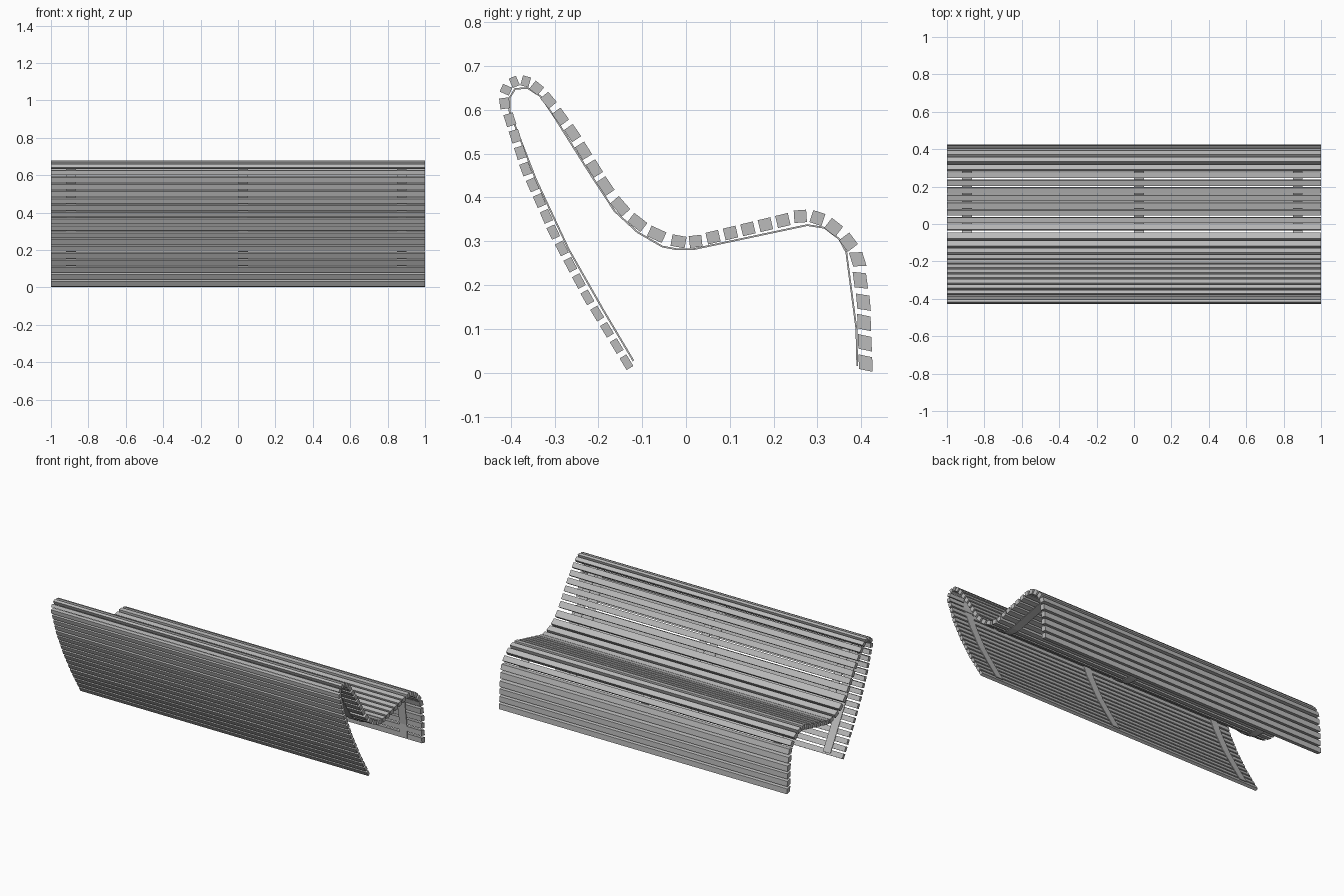
import bpy
import bmesh
from mathutils import Vector

if "Cube" in bpy.data.objects:
    bpy.data.objects.remove(bpy.data.objects["Cube"], do_unlink=True)

grey = bpy.data.materials.new("mid grey")
grey.use_nodes = True
GREY = (0.5, 0.5, 0.5, 1)
grey.diffuse_color = GREY
grey.node_tree.nodes["Principled BSDF"].inputs["Base Color"].default_value = GREY


def make_object(name, bm):
    bmesh.ops.recalc_face_normals(bm, faces=bm.faces)
    mesh = bpy.data.meshes.new(name)
    bm.to_mesh(mesh)
    bm.free()
    mesh.materials.append(grey)
    obj = bpy.data.objects.new(name, mesh)
    bpy.context.collection.objects.link(obj)
    return obj


# Slat centre line in side profile: y, z, number of slats since the last point
slat_path = [
    (-.136, .024, 1), (-.225, .172, 4), (-.303, .321, 4), (-.366, .465, 4),
    (-.414, .615, 4), (-.411, .646, 1), (-.392, .664, 1), (-.366, .665, 1),
    (-.341, .65, 1), (-.314, .622, 1), (-.259, .547, 2), (-.184, .426, 3),
    (-.15, .38, 1), (-.111, .343, 1), (-.067, .316, 1), (-.017, .3, 1),
    (.022, .3, 1), (.261, .357, 6), (.3, .353, 1), (.337, .332, 1),
    (.371, .298, 1), (.392, .259, 1), (.398, .211, 1), (.405, .161, 1),
    (.41, .022, 3),
]
centres = []
for y, z, steps in slat_path:
    end = Vector((y, z))
    start = centres[-1] if centres else end
    centres += [start.lerp(end, (k + 1) / steps) for k in range(steps)]
last = len(centres) - 1


def add_slat(bm, i):
    """One full-length bar, turned to follow the profile."""
    before, after = max(i - 1, 0), min(i + 1, last)
    step = (centres[after] - centres[before]) / (after - before)
    along = step.normalized()
    outward = Vector((-along.y, along.x))
    half_wide = along * step.length * 0.36
    lean = 0.25 if i > last - 6 else 0
    half_thick = (outward + along * lean) * (0.009 + 0.0065 * i / last)
    c = centres[i]
    outline = [c - half_wide - half_thick, c + half_wide - half_thick,
               c + half_wide + half_thick, c - half_wide + half_thick]
    left, right = [[bm.verts.new((x, p.x, p.y)) for p in outline] for x in (1, -1)]
    bm.faces.new(left)
    bm.faces.new(right)
    for a in range(4):
        b = (a + 1) % 4
        bm.faces.new((left[a], left[b], right[b], right[a]))


# Slats, grouped by the part of the bench they form
groups = {
    "rear_support_slats": lambda i: i < 17,
    "backrest_slats": lambda i: 17 <= i < 30,
    "seat_slats": lambda i: 30 <= i < last - 6,
    "front_support_slats": lambda i: i >= last - 6,
}
for name, belongs in groups.items():
    bm = bmesh.new()
    for i in range(last + 1):
        if belongs(i):
            add_slat(bm, i)
    make_object(name, bm)

# Thin straps running along the inner side of the slats
strap_path = [
    (-.12, .027), (-.19, .145), (-.268, .282), (-.343, .442), (-.403, .597),
    (-.402, .629), (-.39, .648), (-.362, .65), (-.332, .631), (-.298, .58),
    (-.22, .456), (-.163, .369), (-.111, .321), (-.054, .288), (-.022, .282),
    (.017, .282), (.277, .337), (.316, .331), (.35, .305), (.366, .275),
    (.389, .1), (.391, .015),
]
for side, x in (("right", -0.893), ("middle", 0.027), ("left", 0.875)):
    bm = bmesh.new()
    rows = [[bm.verts.new((x + dx, y, z)) for dx in (-.026, .026)] for y, z in strap_path]
    for a, b in zip(rows, rows[1:]):
        bm.faces.new((a[0], a[1], b[1], b[0]))
    strap = make_object(side + "_strap", bm)
    solid = strap.modifiers.new("thickness", 'SOLIDIFY')
    solid.thickness = 0.004
    solid.offset = 0
